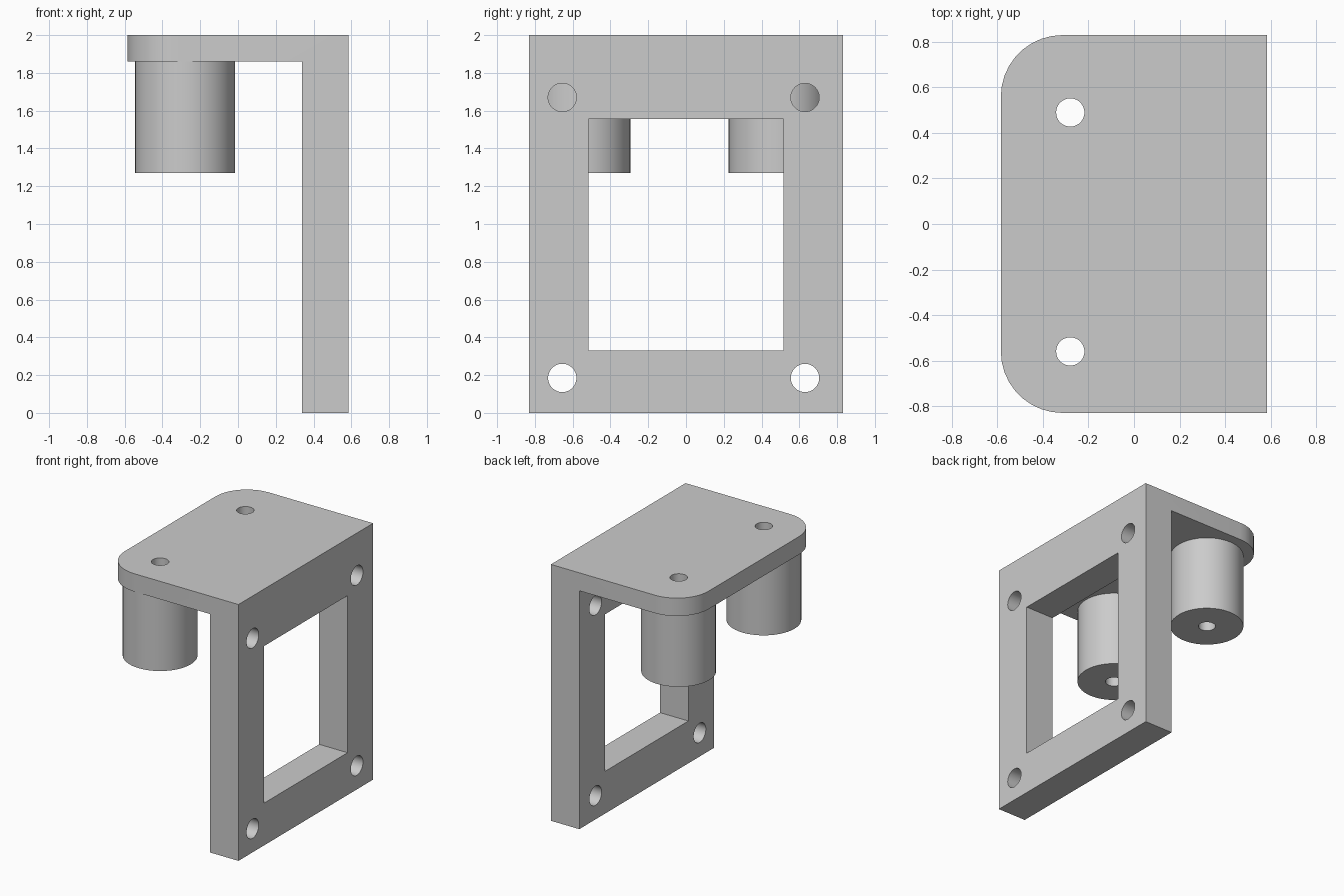
import bpy, bmesh
from math import pi
from mathutils import Vector

cube = bpy.data.objects.get("Cube")
if cube:
    bpy.data.objects.remove(cube, do_unlink=True)

grey = bpy.data.materials.new("plain grey")
grey.use_nodes = True
grey.diffuse_color = (0.6, 0.6, 0.6, 1)
grey.node_tree.nodes["Principled BSDF"].inputs["Base Color"].default_value = (0.6, 0.6, 0.6, 1)

DEPTH = 0.83                      # half depth of the bracket
BOSSES = [(-0.28, -0.56), (-0.28, 0.49)]


def cylinder(name, radius, length, centre, rotation=(0, 0, 0)):
    bpy.ops.mesh.primitive_cylinder_add(vertices=48, radius=radius, depth=length,
                                        location=centre, rotation=rotation)
    obj = bpy.context.object
    obj.name = name
    return obj


def box(name, size, centre):
    bpy.ops.mesh.primitive_cube_add(size=1, location=centre)
    obj = bpy.context.object
    obj.name = name
    obj.scale = size
    return obj


def cut(target, cutter):
    cutter.hide_render = True
    mod = target.modifiers.new("cut", "BOOLEAN")
    mod.operation = "DIFFERENCE"
    mod.solver = "EXACT"
    mod.object = cutter
    bpy.context.view_layer.objects.active = target
    bpy.ops.object.modifier_apply(modifier=mod.name)
    bpy.data.objects.remove(cutter, do_unlink=True)


def finish(obj):
    obj.data.materials.clear()
    obj.data.materials.append(grey)
    bpy.ops.object.select_all(action="DESELECT")
    obj.select_set(True)
    bpy.context.view_layer.objects.active = obj
    bpy.ops.object.shade_smooth_by_angle()


# Angle bracket: side profile extruded along the depth
profile = [(-0.585, 1.86), (0.34, 1.86), (0.34, 0), (0.585, 0), (0.585, 2), (-0.585, 2)]
bm = bmesh.new()
face = bm.faces.new([bm.verts.new((x, -DEPTH, z)) for x, z in profile])
extruded = bmesh.ops.extrude_face_region(bm, geom=[face])["geom"]
bmesh.ops.translate(bm, vec=Vector((0, 2 * DEPTH, 0)),
                    verts=[g for g in extruded if isinstance(g, bmesh.types.BMVert)])
bmesh.ops.recalc_face_normals(bm, faces=bm.faces)

# Rounded outer corners of the top plate
corners = [e for e in bm.edges
           if all(v.co.x < -0.5 for v in e.verts)
           and abs(e.verts[0].co.z - e.verts[1].co.z) > 0.1]
bmesh.ops.bevel(bm, geom=corners, offset=0.27, offset_type="OFFSET",
                segments=9, profile=0.5, affect="EDGES")
mesh = bpy.data.meshes.new("angle_bracket")
bm.to_mesh(mesh)
bm.free()
bracket = bpy.data.objects.new("angle_bracket", mesh)
bpy.context.collection.objects.link(bracket)

# Window and mounting holes in the upright wall
cut(bracket, box("window_cutter", (0.6, 1.03, 1.225), (0.46, 0, 0.9425)))
for y in (-0.655, 0.63):
    for z in (0.185, 1.67):
        cut(bracket, cylinder("wall_hole_cutter", 0.075, 0.5, (0.46, y, z), (0, pi / 2, 0)))

# Round bosses under the plate, each drilled right through
for side, (x, y) in zip(("right", "left"), BOSSES):
    cut(bracket, cylinder("plate_hole_cutter", 0.062, 0.5, (x, y, 1.93)))
    boss = cylinder("boss_" + side, 0.265, 0.59, (x, y, 1.565))
    cut(boss, cylinder("boss_hole_cutter", 0.062, 1, (x, y, 1.565)))
    finish(boss)
finish(bracket)
